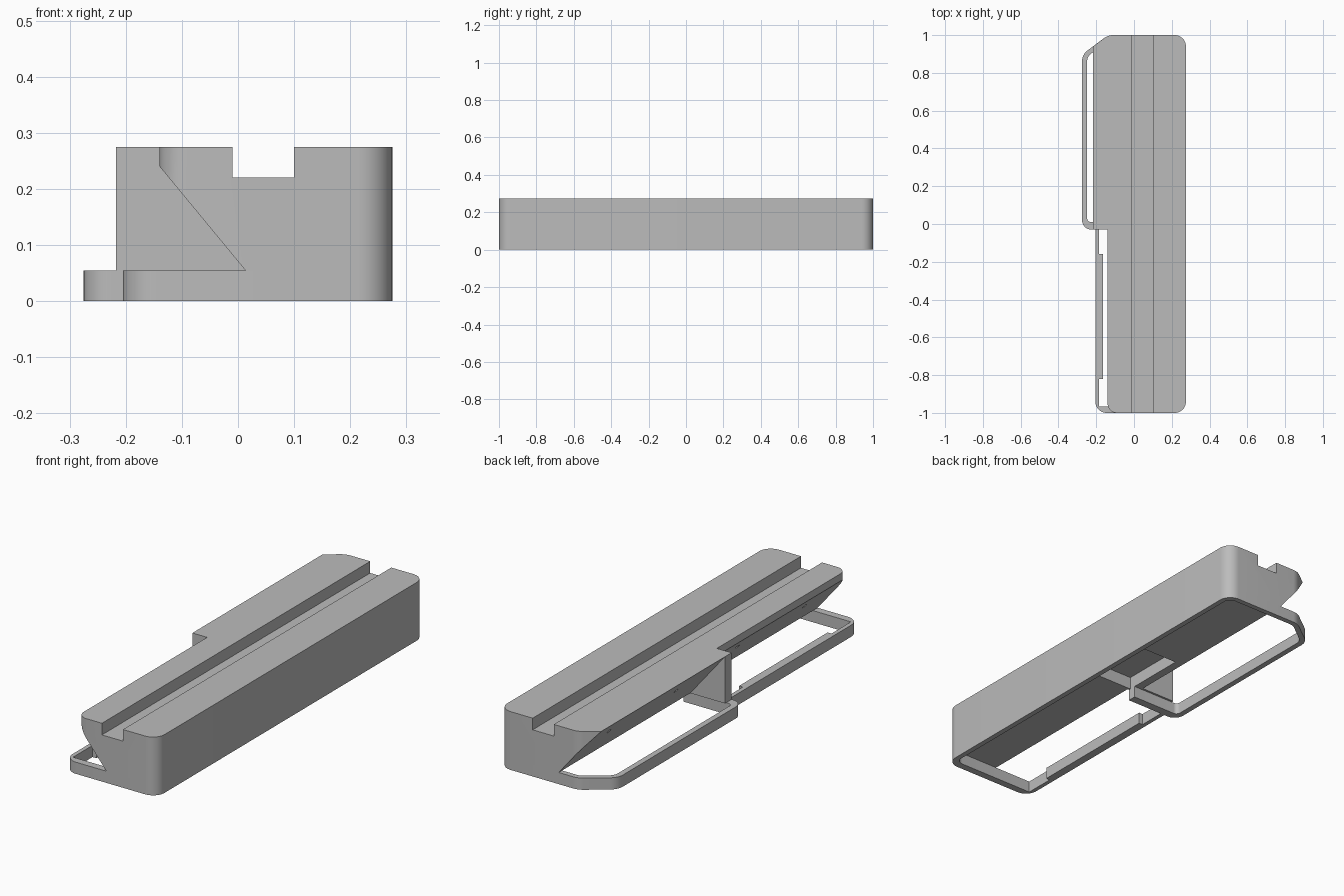
import bpy, bmesh, math
from mathutils import Vector

cube = bpy.data.objects.get("Cube")
if cube:
    bpy.data.objects.remove(cube, do_unlink=True)

grey = bpy.data.materials.new("light grey")
grey.use_nodes = True
grey.diffuse_color = (0.5, 0.5, 0.5, 1)
grey.node_tree.nodes["Principled BSDF"].inputs["Base Color"].default_value = (0.5, 0.5, 0.5, 1)

RIM, TOP = 0.055, 0.275


def rounded(corners, steps=10):
    """Turn (x, y, radius) corners into a closed outline with arcs."""
    pts = []
    for i, (x, y, r) in enumerate(corners):
        p = Vector((x, y))
        if r == 0:
            pts.append(p)
            continue
        a = (Vector(corners[i - 1][:2]) - p).normalized()
        b = (Vector(corners[(i + 1) % len(corners)][:2]) - p).normalized()
        half = a.angle(b) / 2
        centre = p + (a + b).normalized() * r / math.sin(half)
        start = p + a * r / math.tan(half) - centre
        end = p + b * r / math.tan(half) - centre
        sweep = math.atan2(start.x * end.y - start.y * end.x, start.dot(end))
        for k in range(steps + 1):
            t = sweep * k / steps
            c, s = math.cos(t), math.sin(t)
            pts.append(centre + Vector((start.x * c - start.y * s, start.x * s + start.y * c)))
    return pts


def prism(name, outline, lo, hi, along_y=False):
    """Extrude an outline up z, or an x-z profile along y."""
    bm = bmesh.new()
    place = (lambda p, h: (p[0], h, p[1])) if along_y else (lambda p, h: (p[0], p[1], h))
    face = bm.faces.new([bm.verts.new(place(p, lo)) for p in outline])
    ext = bmesh.ops.extrude_face_region(bm, geom=[face])
    shift = Vector((0, hi - lo, 0) if along_y else (0, 0, hi - lo))
    bmesh.ops.translate(bm, vec=shift, verts=[v for v in ext["geom"] if isinstance(v, bmesh.types.BMVert)])
    bmesh.ops.recalc_face_normals(bm, faces=bm.faces)
    mesh = bpy.data.meshes.new(name)
    bm.to_mesh(mesh)
    bm.free()
    mesh.materials.append(grey)
    obj = bpy.data.objects.new(name, mesh)
    bpy.context.collection.objects.link(obj)
    return obj


def box(name, x0, x1, y0, y1, z0, z1):
    return prism(name, [(x0, y0), (x1, y0), (x1, y1), (x0, y1)], z0, z1)


def cut(obj, cutters):
    """Subtract the cutters, then remove them."""
    for c in cutters:
        mod = obj.modifiers.new("cut", 'BOOLEAN')
        mod.operation, mod.solver, mod.object = 'DIFFERENCE', 'EXACT', c
    bpy.context.view_layer.update()
    mesh = bpy.data.meshes.new_from_object(obj.evaluated_get(bpy.context.evaluated_depsgraph_get()))
    obj.modifiers.clear()
    obj.data = mesh
    for c in cutters:
        bpy.data.objects.remove(c, do_unlink=True)


def hole(x, y, z):
    """Small screw hole square to the sloping side."""
    bm = bmesh.new()
    bmesh.ops.create_cone(bm, cap_ends=True, segments=16, radius1=0.011, radius2=0.011, depth=0.08)
    mesh = bpy.data.meshes.new("hole")
    bm.to_mesh(mesh)
    bm.free()
    mesh.materials.append(grey)
    obj = bpy.data.objects.new("hole", mesh)
    obj.location = (x, y, z)
    obj.rotation_euler = (0, math.atan2(1.21, 1), 0)
    bpy.context.collection.objects.link(obj)
    return obj


# Main body, undercut on its right side and slotted along the top
body = prism("body", rounded([
    (-0.14, -1, 0.05), (0.275, -1, 0.06), (0.275, 1, 0.06), (-0.137, 1, 0.08),
    (-0.217, 0.94, 0), (-0.217, -0.03, 0), (-0.14, -0.03, 0)]), RIM, TOP)
cut(body, [
    prism("front_undercut", [(0.0585, 0), (-0.181, 0.29), (-0.4, 0.29), (-0.4, 0)], -1.1, -0.03, True),
    prism("rear_undercut", [(0.0093, 0), (-0.2375, 0.3), (-0.5, 0.3), (-0.5, 0)], 0.02, 1.1, True),
    box("top_slot", -0.01, 0.1, -1.1, 1.1, 0.22, 0.4),
    box("underside_pocket", 0.005, 0.2, -0.02, 0.3, 0, 0.115),
    hole(-0.165, 0.81, 0.212), hole(-0.165, 0.31, 0.212),
    hole(-0.1, -0.24, 0.192), hole(-0.1, -0.74, 0.192),
])

# Base rim: a low outline wall with a short bar where it steps outward
rim = prism("base_rim", rounded([
    (-0.205, -1, 0.06), (0.275, -1, 0.06), (0.275, 1, 0.06), (-0.137, 1, 0.08),
    (-0.275, 0.897, 0.07), (-0.275, -0.03, 0.05), (-0.205, -0.03, 0)]), 0, RIM)
opening = rounded([
    (-0.185, -0.965, 0), (0.25, -0.965, 0.035), (0.25, 0.975, 0.035), (-0.13, 0.975, 0.05),
    (-0.248, 0.886, 0.05), (-0.248, 0.01, 0.02), (0.005, 0.01, 0), (0.005, -0.03, 0),
    (-0.185, -0.03, 0), (-0.185, -0.16, 0), (-0.165, -0.16, 0),
    (-0.165, -0.82, 0), (-0.185, -0.82, 0)])
cut(rim, [prism("rim_opening", opening, -0.1, 0.2)])

# Smooth the rounded corners and keep every edge crisp
bpy.ops.object.select_all(action='DESELECT')
for obj in (body, rim):
    obj.select_set(True)
bpy.context.view_layer.objects.active = body
bpy.ops.object.shade_smooth_by_angle(angle=math.radians(25))
